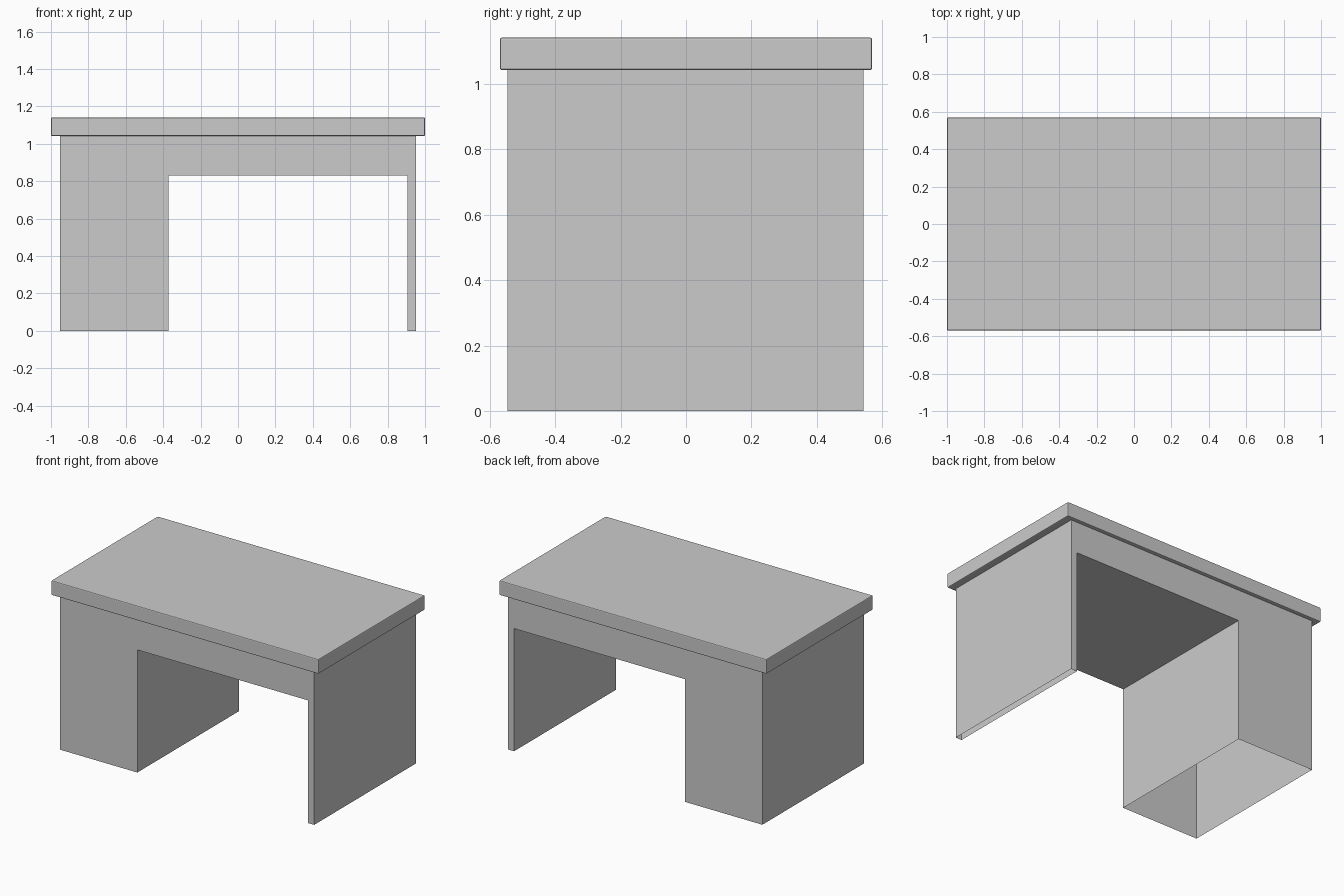
import bpy, bmesh

if "Cube" in bpy.data.objects:
    bpy.data.objects.remove(bpy.data.objects["Cube"])

OUT, PED, LEG = 0.952, -0.372, 0.907   # outer half width, pedestal and leg inner sides
KNEE, RIM, TOP = 0.83, 1.042, 1.141    # kneehole height, slab underside, slab top
Y0, Y1 = -0.545, 0.543                 # front and back of the body


def make_object(name, bm):
    bmesh.ops.recalc_face_normals(bm, faces=bm.faces)
    mesh = bpy.data.meshes.new(name)
    bm.to_mesh(mesh)
    bm.free()
    obj = bpy.data.objects.new(name, mesh)
    bpy.context.collection.objects.link(obj)
    return obj


# Body: hollow shell with a through kneehole, open under the feet and beneath the slab
profile = [(-OUT, RIM), (-OUT, 0), (PED, 0), (PED, KNEE),
           (LEG, KNEE), (LEG, 0), (OUT, 0), (OUT, RIM)]
bm = bmesh.new()
front = [bm.verts.new((x, Y0, z)) for x, z in profile]
back = [bm.verts.new((x, Y1, z)) for x, z in profile]
bm.faces.new(front)
bm.faces.new(back[::-1])
for i in range(len(profile) - 1):
    if profile[i][1] == 0 and profile[i + 1][1] == 0:
        continue
    bm.faces.new((front[i], back[i], back[i + 1], front[i + 1]))
make_object("desk_body", bm)

# Slab: desktop with finely rounded edges
bm = bmesh.new()
bmesh.ops.create_cube(bm, size=1)
for v in bm.verts:
    v.co = (v.co.x * 2, v.co.y * 1.138, (RIM + TOP) / 2 + v.co.z * (TOP - RIM))
slab = make_object("desktop", bm)
bevel = slab.modifiers.new("edge_rounding", "BEVEL")
bevel.width = 0.006
bevel.segments = 2
